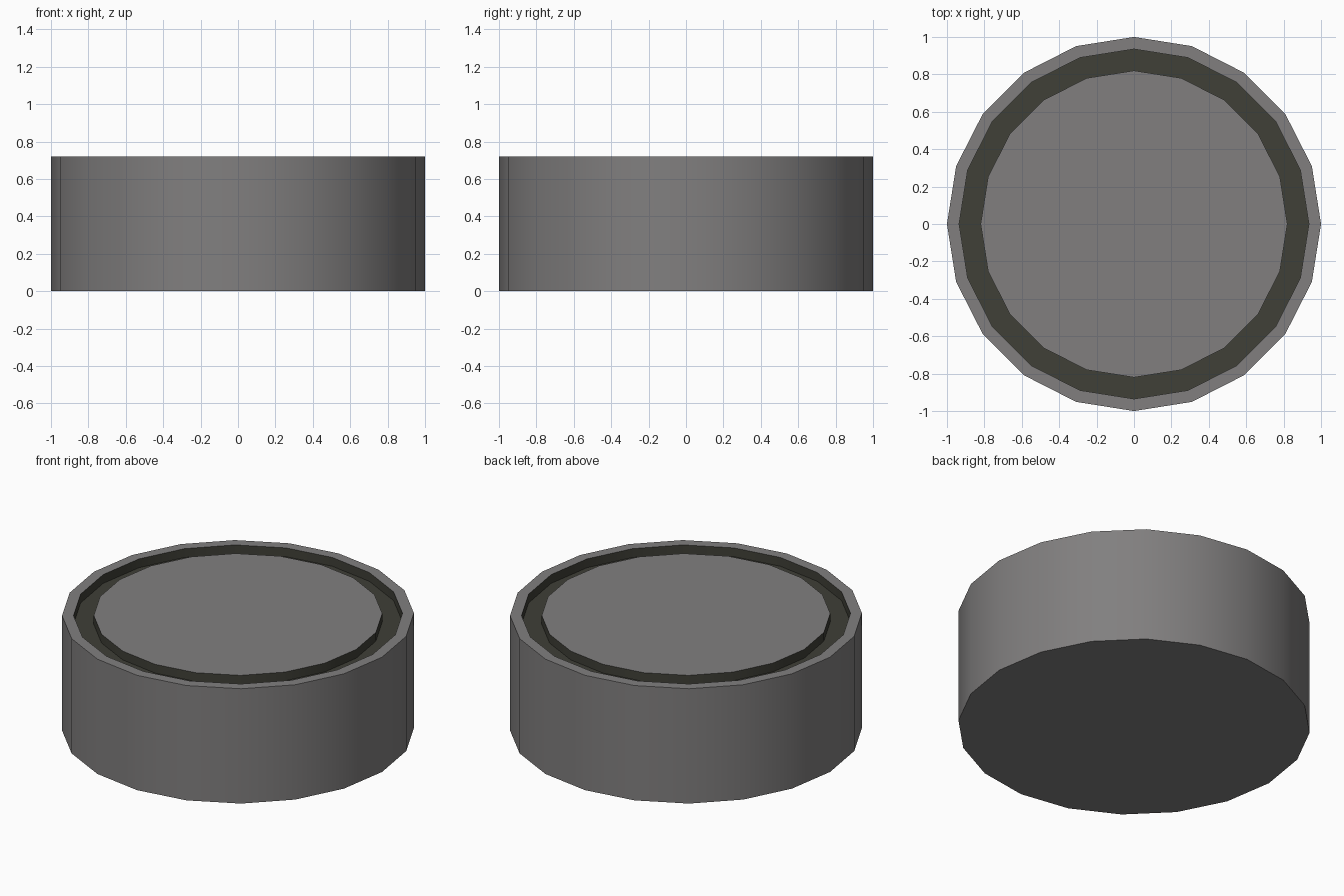
import bpy, bmesh, math

if "Cube" in bpy.data.objects:
    bpy.data.objects.remove(bpy.data.objects["Cube"])

SIDES = 20
HEIGHT = 0.72
DEPTH = 0.055          # groove depth
R_OUT, R_RIM, R_DISC = 1.0, 0.935, 0.82


def material(name, rgb):
    m = bpy.data.materials.new(name)
    m.diffuse_color = (*rgb, 1)
    m.use_nodes = True
    m.node_tree.nodes["Principled BSDF"].inputs["Base Color"].default_value = m.diffuse_color
    return m


grey = material("warm grey", (0.22, 0.213, 0.213))
dark = material("dark olive", (0.05, 0.05, 0.038))


def lathe(name, profile, mats, segment_mats):
    """Spin a (radius, z) profile; close its first and last loops with caps."""
    bm = bmesh.new()
    rings = [[bm.verts.new((r * math.cos(2 * math.pi * i / SIDES),
                            r * math.sin(2 * math.pi * i / SIDES), z))
              for i in range(SIDES)] for r, z in profile]
    for a, b, mi in zip(rings, rings[1:], segment_mats):
        for i in range(SIDES):
            j = (i + 1) % SIDES
            bm.faces.new((a[i], a[j], b[j], b[i])).material_index = mi
    bm.faces.new(rings[0][::-1])
    bm.faces.new(rings[-1])
    bmesh.ops.recalc_face_normals(bm, faces=bm.faces[:])
    me = bpy.data.meshes.new(name)
    bm.to_mesh(me)
    bm.free()
    for m in mats:
        me.materials.append(m)
    ob = bpy.data.objects.new(name, me)
    bpy.context.collection.objects.link(ob)
    bpy.context.view_layer.objects.active = ob
    ob.select_set(True)
    bpy.ops.object.shade_smooth_by_angle(angle=math.radians(30))
    ob.select_set(False)
    return ob


# Drum: outer wall, flat rim, dark groove, then the flush centre disc
floor = HEIGHT - DEPTH
lathe("grooved_drum",
      [(R_OUT, 0), (R_OUT, HEIGHT), (R_RIM, HEIGHT), (R_RIM, floor),
       (R_DISC, floor), (R_DISC, HEIGHT)],
      [grey, dark], [0, 0, 1, 1, 1])
